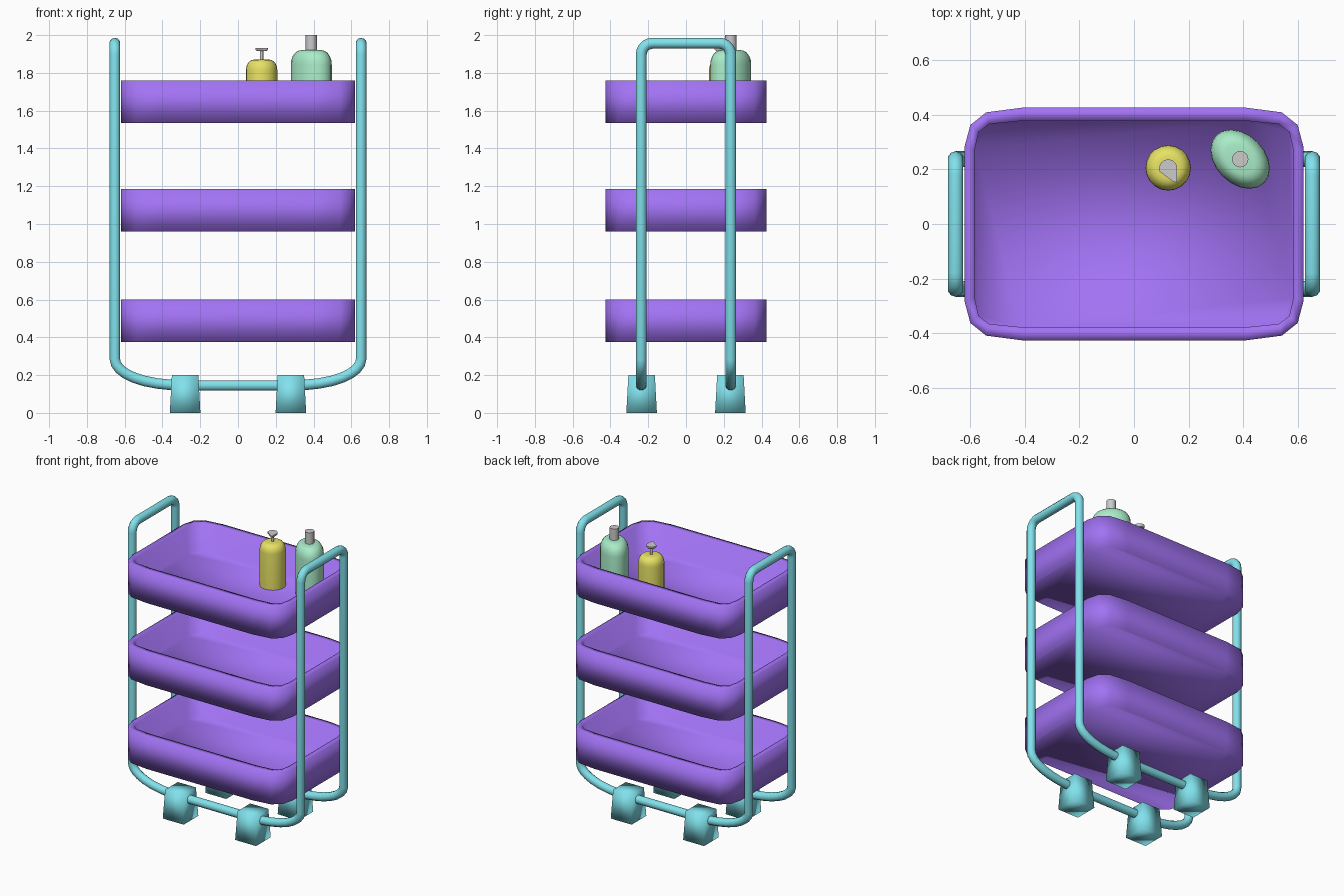
import bpy, bmesh, math
from mathutils import Vector

if "Cube" in bpy.data.objects:
    bpy.data.objects.remove(bpy.data.objects["Cube"])


def material(name, rgb):
    m = bpy.data.materials.new(name)
    m.diffuse_color = (*rgb, 1)
    m.use_nodes = True
    m.node_tree.nodes["Principled BSDF"].inputs["Base Color"].default_value = m.diffuse_color
    return m


PURPLE = material("purple", (0.36, 0.17, 0.90))
TEAL = material("teal", (0.22, 0.76, 0.84))
YELLOW = material("yellow", (0.80, 0.76, 0.13))
GREEN = material("mint", (0.40, 0.84, 0.58))


def loft(name, rings, mat=None, angle=None):
    """Skin a stack of equal-length rings, capping the first and last."""
    bm = bmesh.new()
    vs = [[bm.verts.new(p) for p in r] for r in rings]
    n = len(vs[0])
    for a, b in zip(vs, vs[1:]):
        for i in range(n):
            j = (i + 1) % n
            bm.faces.new((a[i], a[j], b[j], b[i]))
    bm.faces.new(vs[0][::-1])
    bm.faces.new(vs[-1])
    bmesh.ops.recalc_face_normals(bm, faces=bm.faces)
    me = bpy.data.meshes.new(name)
    bm.to_mesh(me)
    bm.free()
    ob = bpy.data.objects.new(name, me)
    bpy.context.collection.objects.link(ob)
    if mat:
        me.materials.append(mat)
    me.polygons.foreach_set("use_smooth", [True] * len(me.polygons))
    if angle:
        bpy.ops.object.select_all(action='DESELECT')
        ob.select_set(True)
        bpy.context.view_layer.objects.active = ob
        bpy.ops.object.shade_smooth_by_angle(angle=math.radians(angle))
    return ob


def outline(quarter, z):
    """Mirror one corner of a plan outline into all four quadrants."""
    q = quarter
    pts = q + [(-x, y) for x, y in q[::-1]]
    pts += [(-x, -y) for x, y in q] + [(x, -y) for x, y in q[::-1]]
    return [(x, y, z) for x, y in pts]


def ellipse(cx, cy, z, a, b, turn=0.0, n=20):
    c, s = math.cos(turn), math.sin(turn)
    out = []
    for i in range(n):
        t = math.tau * i / n
        u, v = a * math.cos(t), b * math.sin(t)
        out.append((cx + u * c - v * s, cy + u * s + v * c, z))
    return out


# Three open trays
OUTER = [(0.62, 0.28), (0.598, 0.362), (0.54, 0.408), (0.41, 0.425)]
INNER = [(0.582, 0.27), (0.568, 0.335), (0.53, 0.365), (0.41, 0.377)]
for label, top in (("lower", 0.60), ("middle", 1.185), ("upper", 1.76)):
    bottom = top - 0.225
    loft(label + "_tray", [outline(OUTER, bottom), outline(OUTER, top),
                           outline(INNER, top), outline(INNER, bottom + 0.03)], PURPLE)

# Tube frame: one closed loop of two U-shaped sides joined by two handles
R, FX, FY, TOP, BASE = 0.029, 0.652, 0.237, 1.957, 0.145
side = []
for i in range(9):                      # wide bend at the foot of the frame
    t = math.pi / 2 * i / 8
    side.append((0.25 + 0.402 * math.sin(t) ** 0.85, -FY,
                 BASE + 0.14 * (1 - math.cos(t))))
for i in range(6):                      # tight bend into the handle
    t = math.pi / 2 * i / 5
    side.append((FX, -FY + 0.06 * (1 - math.cos(t)), TOP - 0.06 + 0.06 * math.sin(t)))
half = side + [(x, -y, z) for x, y, z in side[::-1]]
path = half + [(-x, y, z) for x, y, z in half[::-1]]
cu = bpy.data.curves.new("tube_frame", 'CURVE')
cu.dimensions = '3D'
cu.bevel_depth = R
cu.bevel_resolution = 3
sp = cu.splines.new('POLY')
sp.points.add(len(path) - 1)
for p, co in zip(sp.points, path):
    p.co = (*co, 1)
sp.use_cyclic_u = True
sp.use_smooth = True
cu.materials.append(TEAL)
bpy.context.collection.objects.link(bpy.data.objects.new("tube_frame", cu))

# Four tapered feet
for sx in (-1, 1):
    for sy in (-1, 1):
        def square(h, z):
            return [(sx * 0.28 + u * h, sy * 0.235 + v * h, z)
                    for u, v in ((1, 1), (-1, 1), (-1, -1), (1, -1))]
        loft(("front" if sy < 0 else "back") + ("_left" if sx < 0 else "_right") + "_foot",
             [square(0.081, 0), square(0.07, 0.2)], TEAL)


# Bottles standing in the upper tray
def bottle(name, cx, cy, a, b, turn, top, shoulder, mat):
    rings = [ellipse(cx, cy, 1.562, a, b, turn), ellipse(cx, cy, top - shoulder, a, b, turn)]
    for i in range(1, 6):
        t = math.pi / 2 * i / 5
        k = 0.5 + 0.5 * math.cos(t)
        rings.append(ellipse(cx, cy, top - shoulder + shoulder * math.sin(t),
                             a * k, b * k, turn))
    loft(name, rings, mat, 40)


bottle("large_bottle", 0.388, 0.237, 0.124, 0.090, -math.pi / 4, 1.92, 0.075, GREEN)
bottle("small_bottle", 0.125, 0.205, 0.083, 0.083, 0, 1.87, 0.055, YELLOW)

# Bottle cap, pump stem and pump head
loft("bottle_cap", [ellipse(0.388, 0.237, z, 0.03, 0.03, n=16) for z in (1.91, 2.0)], angle=40)
loft("pump_stem", [ellipse(0.125, 0.205, z, 0.009, 0.009, n=10) for z in (1.86, 1.925)], angle=40)


def head(z, k):
    pts = [(0.033 * math.cos(math.pi * i / 9), 0.033 * math.sin(math.pi * i / 9))
           for i in range(11)] + [(0.018, -0.048), (0.031, -0.052)]
    return [(0.125 + x * k, 0.203 + y * k, z) for x, y in pts]


loft("pump_head", [head(1.915, 0.8), head(1.924, 1), head(1.933, 1)], angle=40)
